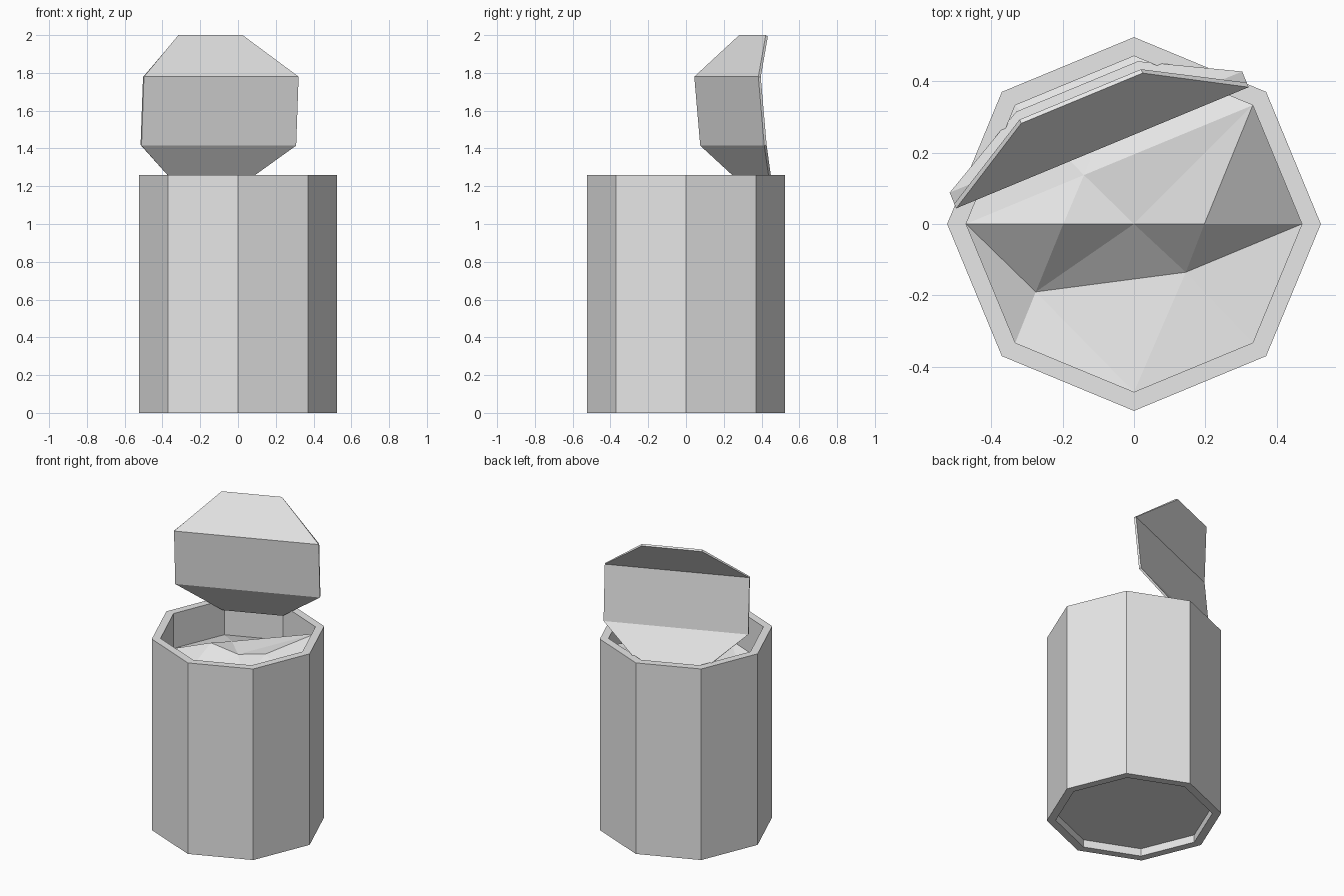
import bpy, math
from mathutils import Vector

cube = bpy.data.objects.get("Cube")
if cube:
    bpy.data.objects.remove(cube)

grey = bpy.data.materials.new("light_grey")
grey.use_nodes = True
grey.diffuse_color = (0.8, 0.8, 0.8, 1)
grey.node_tree.nodes["Principled BSDF"].inputs["Base Color"].default_value = (0.8, 0.8, 0.8, 1)

SIDES, OUTER, INNER, HEIGHT = 8, 0.523, 0.47, 1.26


def add_object(name, verts, faces):
    mesh = bpy.data.meshes.new(name)
    mesh.from_pydata(verts, [], faces)
    mesh.materials.append(grey)
    obj = bpy.data.objects.new(name, mesh)
    bpy.context.collection.objects.link(obj)
    return obj


def ring(radius, z):
    step = 2 * math.pi / SIDES
    return [Vector((radius * math.cos(i * step), radius * math.sin(i * step), z))
            for i in range(SIDES)]


# Can wall: closed octagonal tube with a flat rim at both ends
profile = [(OUTER, 0), (OUTER, HEIGHT), (INNER, HEIGHT), (INNER, 0)]
verts = [v for r, z in profile for v in ring(r, z)]
faces = []
for k in range(4):
    a, b = k * SIDES, (k + 1) % 4 * SIDES
    for i in range(SIDES):
        j = (i + 1) % SIDES
        faces.append((a + i, a + j, b + j, b + i))
add_object("can_wall", verts, faces)

# Recessed bottom
add_object("can_bottom", ring(INNER, 0.05), [tuple(reversed(range(SIDES)))])

# Uneven contents: ring corners 0-7, then the crest and hollow points
verts = ring(INNER, 1.03)
verts[1].z = 1.215
verts += [(-0.198, 0, 1.14), (0, 0, 1.117), (0.197, 0, 1.17),
          (-0.14, 0.137, 1.113), (0.145, -0.135, 1.02), (-0.275, -0.19, 0.95)]
LEFT, MID, RIGHT, BACK, LOW_R, LOW_L = range(8, 14)
faces = [(0, 1, RIGHT), (RIGHT, 1, MID), (MID, 1, BACK), (1, 2, BACK),
         (2, 3, BACK), (3, 4, BACK), (4, LEFT, BACK), (LEFT, MID, BACK),
         (4, LOW_L, LEFT), (LEFT, LOW_L, MID), (MID, LOW_L, LOW_R),
         (MID, LOW_R, RIGHT), (RIGHT, LOW_R, 0), (4, 5, LOW_L),
         (5, 6, LOW_L), (LOW_L, 6, LOW_R), (6, 7, LOW_R), (7, 0, LOW_R)]
add_object("contents", verts, faces)

# Folded lid: rows of half width, distance back and height
turn = math.radians(22.5)
across = Vector((math.cos(turn), math.sin(turn), 0))
back = Vector((-math.sin(turn), math.cos(turn), 0))
rows = [(0.184, 0.405, 1.205), (0.443, 0.265, 1.415),
        (0.443, 0.231, 1.78), (0.184, 0.381, 2.0)]
verts = [across * side * w + back * d + Vector((0, 0, z))
         for w, d, z in rows for side in (-1, 1)]
faces = [(2 * i, 2 * i + 1, 2 * i + 3, 2 * i + 2) for i in range(3)]
lid = add_object("folded_lid", verts, faces)
thick = lid.modifiers.new("thickness", 'SOLIDIFY')
thick.thickness = 0.014
thick.offset = -1
